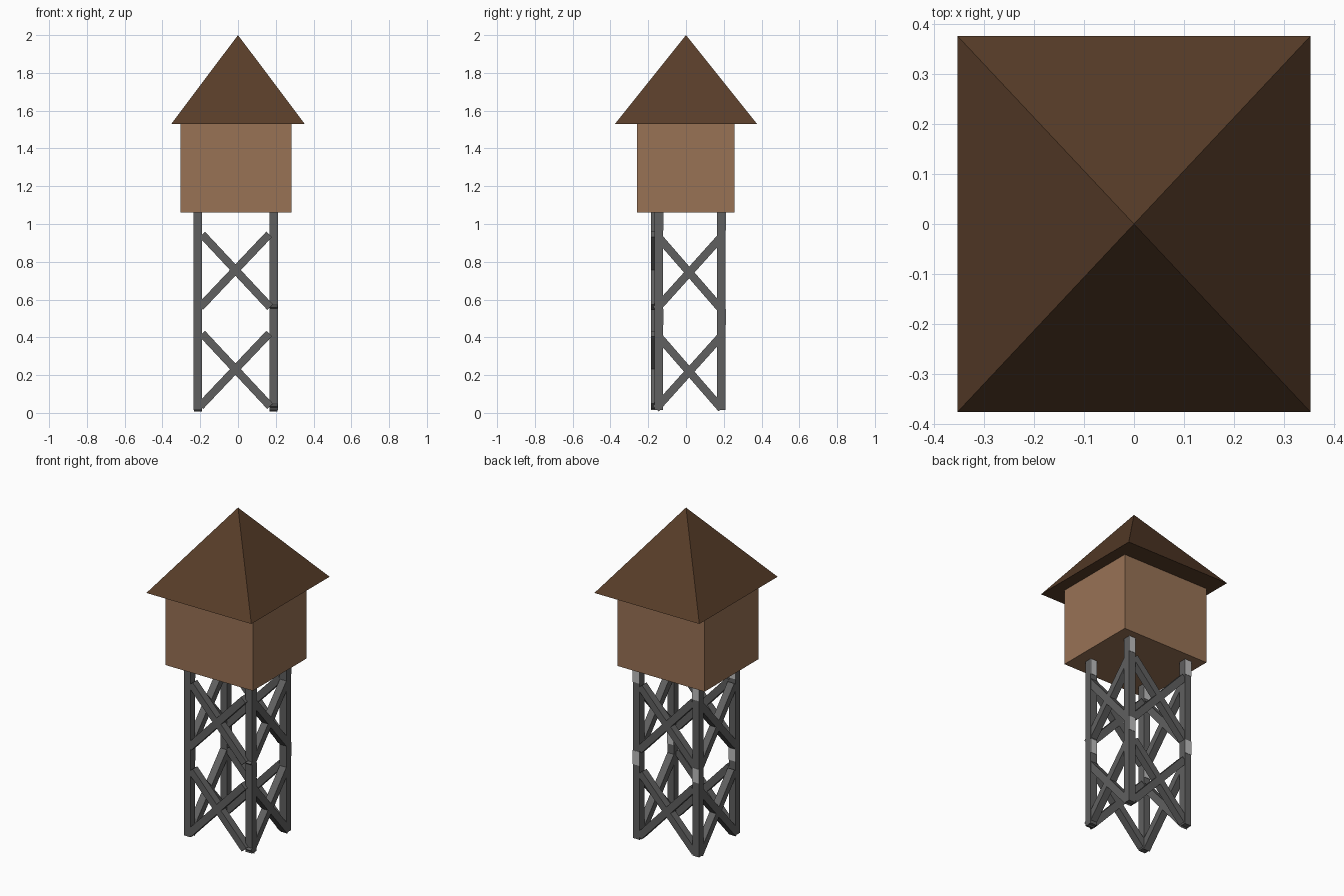
import bpy, bmesh, math
from mathutils import Vector, Matrix

if "Cube" in bpy.data.objects:
    bpy.data.objects.remove(bpy.data.objects["Cube"])


def srgb(r, g, b):
    f = lambda c: c / 12.92 if c <= 0.04045 else ((c + 0.055) / 1.055) ** 2.4
    return (f(r / 255), f(g / 255), f(b / 255), 1)


def material(name, col):
    m = bpy.data.materials.new(name)
    m.diffuse_color = col
    m.use_nodes = True
    m.node_tree.nodes["Principled BSDF"].inputs["Base Color"].default_value = m.diffuse_color
    return m


WALL = material("tan wood", srgb(152, 114, 85))
ROOF = material("dark brown roof", srgb(88, 61, 41))
STEEL = material("dark grey frame", srgb(96, 96, 96))
LIGHT = material("light grey plate", srgb(190, 190, 190))


def add_object(name, bm, mat):
    bmesh.ops.recalc_face_normals(bm, faces=bm.faces)
    me = bpy.data.meshes.new(name)
    bm.to_mesh(me)
    bm.free()
    me.materials.append(mat)
    ob = bpy.data.objects.new(name, me)
    bpy.context.collection.objects.link(ob)
    return ob


def box(name, lo, hi, mat):
    lo, hi = Vector(lo), Vector(hi)
    bm = bmesh.new()
    bmesh.ops.create_cube(bm, size=1, matrix=Matrix.Translation((lo + hi) / 2)
                          @ Matrix.Diagonal((*(hi - lo), 1)))
    return add_object(name, bm, mat)


def brace(name, a, b, depth_axis, width=0.042, depth=0.044):
    """Square-ended bar from a to b, flat to the side it lies on."""
    a, b = Vector(a), Vector(b)
    z = (b - a).normalized()
    y = Vector(depth_axis)
    x = y.cross(z)
    rot = Matrix((x, y, z)).transposed().to_4x4()
    bm = bmesh.new()
    bmesh.ops.create_cube(bm, size=1, matrix=Matrix.Translation((a + b) / 2) @ rot
                          @ Matrix.Diagonal((width, depth, (b - a).length, 1)))
    return add_object(name, bm, STEEL)


# Cabin
box("cabin", (-0.305, -0.26, 1.06), (0.282, 0.257, 1.53), WALL)

# Pyramid roof with flat underside
bm = bmesh.new()
base = [bm.verts.new((sx * 0.353, sy * 0.376, 1.53))
        for sx, sy in ((-1, -1), (1, -1), (1, 1), (-1, 1))]
apex = bm.verts.new((0, 0, 2.0))
bm.faces.new(base)
for i in range(4):
    bm.faces.new((base[i], base[(i + 1) % 4], apex))
add_object("roof", bm, ROOF)

# Legs, with light plates on their back faces between the braces
H = 0.0225
legs = {"front_left": (-0.212, -0.163), "front_right": (0.188, -0.143),
        "back_left": (-0.212, 0.187), "back_right": (0.188, 0.187)}
for n, (x, y) in legs.items():
    box(n + "_leg", (x - H, y - H, 0.015), (x + H, y + H, 1.06), STEEL)
    for z0, z1 in ((0.465, 0.55), (0.965, 1.06)):
        box(n + "_plate", (x - H, y + H, z0), (x + H, y + H + 0.002, z1), LIGHT)

# Crossed braces, two tiers on each side
for tier, z in enumerate((0.0, 0.525)):
    lo, hi = z + 0.035, z + 0.42
    for side, y in (("front", -0.164), ("back", 0.187)):
        brace(f"{side}_brace_up_{tier}", (-0.20, y, lo), (0.165, y, hi), (0, 1, 0))
        brace(f"{side}_brace_down_{tier}", (-0.19, y, hi), (0.17, y, lo), (0, 1, 0))
    lo, hi = z + 0.022, z + 0.405
    for side, x in (("left", -0.212), ("right", 0.188)):
        brace(f"{side}_brace_up_{tier}", (x, -0.16, lo), (x, 0.185, hi), (1, 0, 0))
        brace(f"{side}_brace_down_{tier}", (x, -0.145, hi), (x, 0.188, lo), (1, 0, 0))
